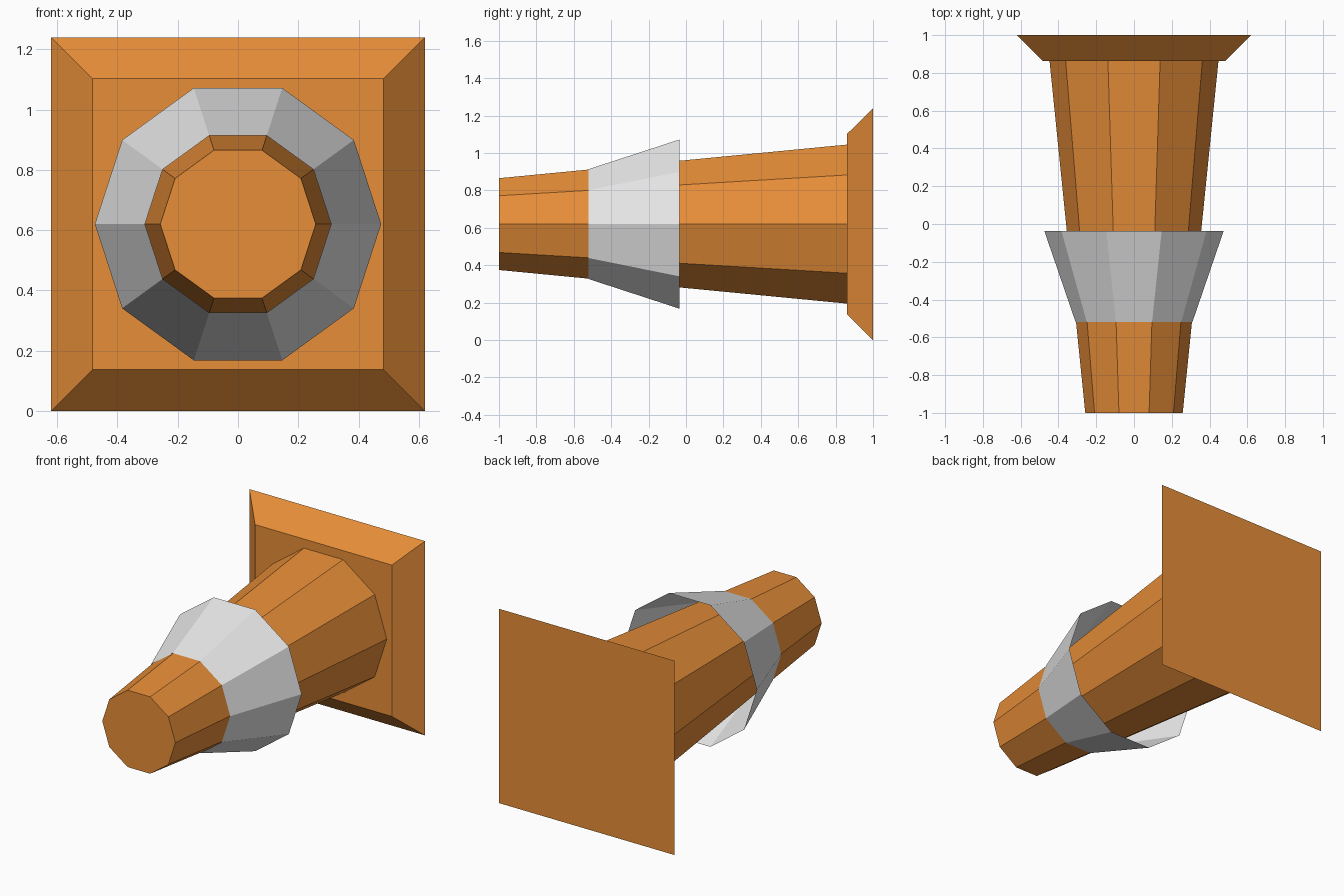
import bpy, bmesh, math

default = bpy.data.objects.get("Cube")
if default:
    bpy.data.objects.remove(default, do_unlink=True)

AXIS_Z = 0.62  # height of the horizontal axis


def material(name, rgb):
    mat = bpy.data.materials.new(name)
    mat.use_nodes = True
    color = (*rgb, 1.0)
    mat.diffuse_color = color
    mat.node_tree.nodes["Principled BSDF"].inputs["Base Color"].default_value = color
    return mat


def loft(name, sides, front, back, mat, phase=0.0, capped=True):
    """Join two regular polygons, each given as (y, radius), along y."""
    bm = bmesh.new()
    rings = []
    for y, radius in (front, back):
        angles = [phase + math.tau * i / sides for i in range(sides)]
        rings.append([bm.verts.new((radius * math.cos(a), y, AXIS_Z + radius * math.sin(a)))
                      for a in angles])
    a, b = rings
    for i in range(sides):
        j = (i + 1) % sides
        bm.faces.new((a[i], b[i], b[j], a[j]))
    if capped:
        bm.faces.new(a)
        bm.faces.new(b[::-1])
    mesh = bpy.data.meshes.new(name)
    bm.to_mesh(mesh)
    bm.free()
    mesh.materials.append(mat)
    obj = bpy.data.objects.new(name, mesh)
    bpy.context.collection.objects.link(obj)
    return obj


orange = material("orange", (0.8, 0.27, 0.04))
grey = material("light grey", (0.8, 0.8, 0.8))

# Tapered ten-sided body
loft("cone_body", 10, (-1.0, 0.258), (0.862, 0.447), orange)

# Flared band, open at both ends
loft("flared_band", 10, (-0.52, 0.309), (-0.036, 0.475), grey, capped=False)

# Square base with bevelled sides
diag = math.sqrt(2)
loft("square_base", 4, (0.862, 0.483 * diag), (1.0, 0.62 * diag), orange, phase=math.pi / 4)
